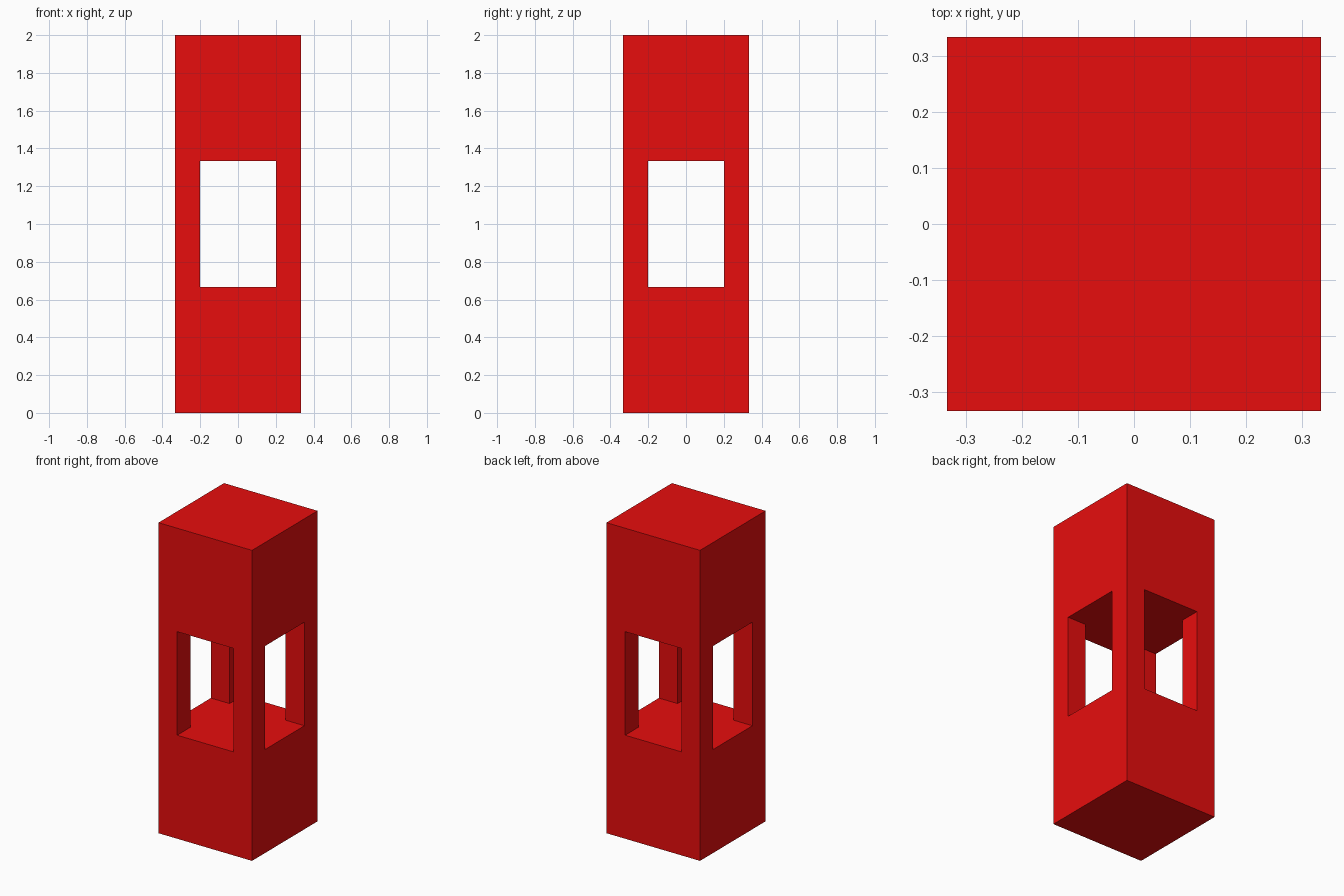
import bpy, bmesh
from math import radians
from mathutils import Vector

if "Cube" in bpy.data.objects:
    bpy.data.objects.remove(bpy.data.objects["Cube"])

# Grid lines: outer walls and window edges
PLAN = (-1/3, -0.2, 0.2, 1/3)
LEVELS = (0, 2/3, 4/3, 2)
AXES = (PLAN, PLAN, LEVELS)


def solid(cell):
    """Full blocks at bottom and top, only corner posts in the middle."""
    i, j, k = cell
    if not all(0 <= c <= 2 for c in cell):
        return False
    return k != 1 or (i != 1 and j != 1)


def add_face(bm, cell, axis, side):
    u, v = (axis + 1) % 3, (axis + 2) % 3
    loop = [(0, 0), (1, 0), (1, 1), (0, 1)]
    if side == 0:
        loop.reverse()
    verts = []
    for a, b in loop:
        idx = list(cell)
        idx[axis] += side
        idx[u] += a
        idx[v] += b
        verts.append(bm.verts.new(Vector(AXES[n][idx[n]] for n in range(3))))
    bm.faces.new(verts)


# Pillar skin: one face wherever a solid cell meets open air
bm = bmesh.new()
for cell in [(i, j, k) for i in range(3) for j in range(3) for k in range(3)]:
    if not solid(cell):
        continue
    for axis in range(3):
        for side in (0, 1):
            neighbour = list(cell)
            neighbour[axis] += 2 * side - 1
            if not solid(neighbour):
                add_face(bm, cell, axis, side)
bmesh.ops.remove_doubles(bm, verts=bm.verts[:], dist=1e-4)

mesh = bpy.data.meshes.new("windowed_pillar")
bm.to_mesh(mesh)
bm.free()
pillar = bpy.data.objects.new("windowed_pillar", mesh)
bpy.context.collection.objects.link(pillar)

# Red paint
red = bpy.data.materials.new("red_paint")
red.diffuse_color = (0.8, 0.004, 0.004, 1)
red.use_nodes = True
red.node_tree.nodes["Principled BSDF"].inputs["Base Color"].default_value = red.diffuse_color
mesh.materials.append(red)
